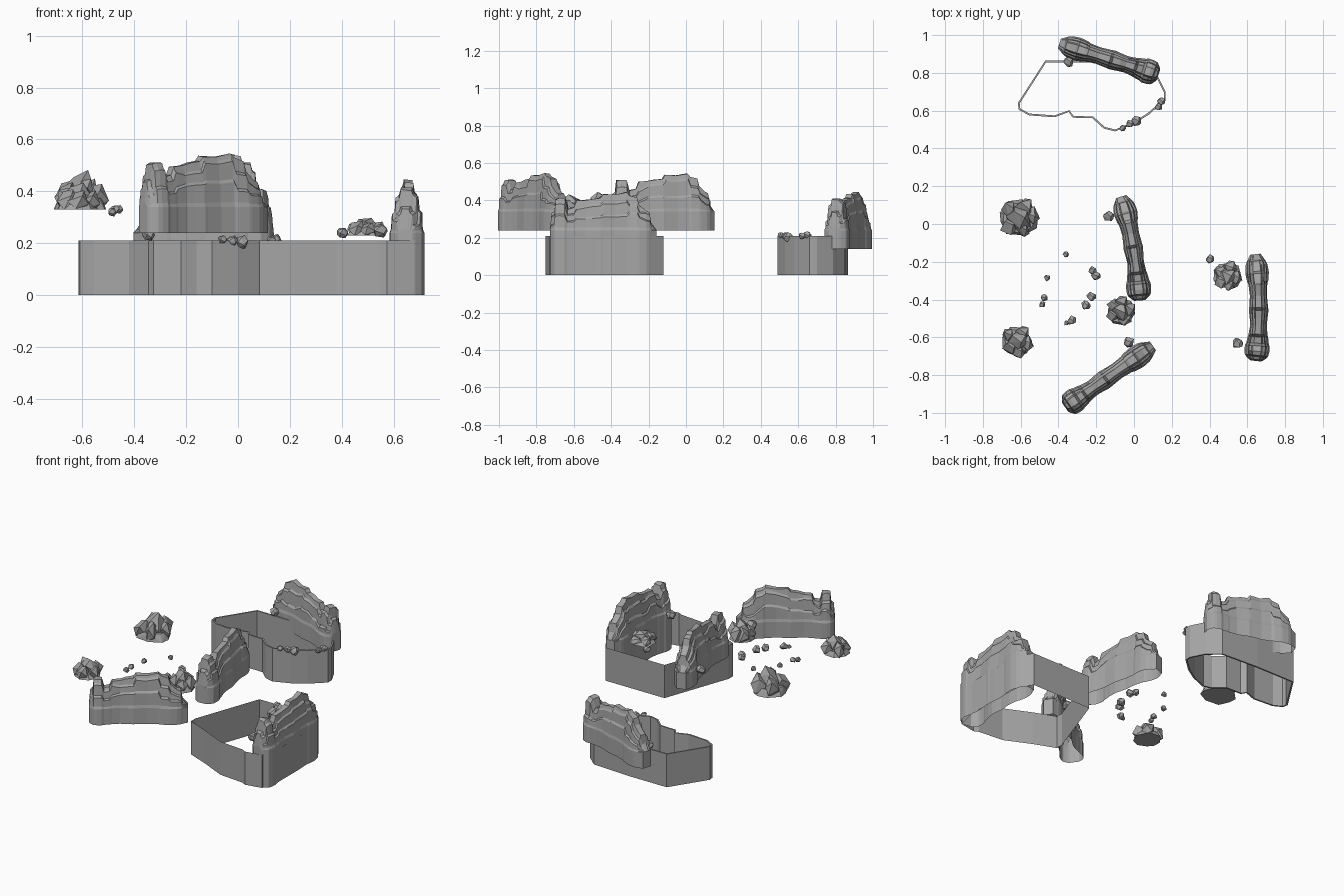
import bpy
import bmesh
import random
from math import sin, cos, pi
from mathutils import Vector

if "Cube" in bpy.data.objects:
    bpy.data.objects.remove(bpy.data.objects["Cube"], do_unlink=True)

stone = bpy.data.materials.new("grey stone")
stone.use_nodes = True
GREY = (0.38, 0.38, 0.38, 1)
stone.diffuse_color = GREY
stone.node_tree.nodes["Principled BSDF"].inputs["Base Color"].default_value = GREY


def finish(bm, name):
    bmesh.ops.recalc_face_normals(bm, faces=bm.faces)
    mesh = bpy.data.meshes.new(name)
    bm.to_mesh(mesh)
    bm.free()
    mesh.materials.append(stone)
    obj = bpy.data.objects.new(name, mesh)
    bpy.context.collection.objects.link(obj)
    return obj


# Ridge stations: distance along, crest height, half width
STATIONS = [
    (0, .115, .028), (.008, .195, .04), (.025, .205, .058), (.032, .265, .062),
    (.055, .272, .066), (.085, .268, .066), (.1, .215, .06), (.135, .22, .054),
    (.15, .258, .05), (.2, .262, .044), (.235, .27, .047), (.28, .275, .052),
    (.295, .295, .05), (.36, .292, .045), (.42, .305, .05), (.435, .288, .056),
    (.475, .278, .062), (.487, .235, .062), (.52, .205, .058), (.54, .195, .05),
    (.548, .14, .044), (.575, .105, .028)]
LENGTH = STATIONS[-1][0]


def ridge(name, start, middle, end, z, foot, seed):
    """Cliff wall lofted along a bent path: plain skirt, then blocky ledges."""
    rng = random.Random(seed)
    a, m, b = (Vector(p) for p in (start, middle, end))
    control = 2 * m - (a + b) / 2
    bm = bmesh.new()
    rows = []
    steps = {}
    for n, (dist, crest, width) in enumerate(STATIONS):
        t = dist / LENGTH
        point = a * (1 - t) ** 2 + control * (2 * t * (1 - t)) + b * t * t
        tangent = ((control - a) * (1 - t) + (b - control) * t).normalized()
        side = Vector((-tangent.y, tangent.x))
        rise = crest - .1
        halves = []
        for s in (1, -1):
            # neighbouring stations share ledge levels, so ledges break in blocks
            if n % 3 == (s > 0) or s not in steps:
                steps[s] = rng.uniform(.25, .5), rng.uniform(.66, .86), rng.uniform(.92, 1.08)
            low, high, push = steps[s]
            profile = [(1, foot - z), (1, .1), (.91, .1 + .09 * rise),
                       (.86 * push, .1 + low * rise), (.7 * push, .1 + (low + .06) * rise),
                       (.63 * push, .1 + high * rise), (.45, .1 + (high + .06) * rise),
                       (.33, crest + rng.uniform(-.004, .003))]
            half = []
            for f, h in profile:
                p = point + side * (s * width * f)
                half.append(bm.verts.new((p.x, p.y, z + h)))
            halves.append(half)
        rows.append(halves[0] + halves[1][::-1])
    for r, q in zip(rows, rows[1:]):
        for i in range(len(r) - 1):
            bm.faces.new((r[i], r[i + 1], q[i + 1], q[i]))
    bm.faces.new(rows[0])
    bm.faces.new(rows[-1])
    finish(bm, name)


ridge("back_ridge", (.13, .79), (-.12, .87), (-.395, .955), .14, .14, 1)
ridge("middle_ridge", (.03, -.405), (-.005, -.12), (-.068, .145), .24, .24, 2)
ridge("front_ridge", (-.365, -.97), (-.15, -.82), (.1, -.645), .24, .24, 3)
ridge("left_ridge", (.645, -.725), (.66, -.45), (.642, -.16), .14, 0, 4)


def retaining_wall(name, outline, thickness, height=.21):
    """Open-topped, open-bottomed plateau wall."""
    bm = bmesh.new()
    lower = [bm.verts.new((x, y, 0)) for x, y in outline]
    upper = [bm.verts.new((x, y, height)) for x, y in outline]
    for i in range(len(outline)):
        j = (i + 1) % len(outline)
        bm.faces.new((lower[i], lower[j], upper[j], upper[i]))
    obj = finish(bm, name)
    if thickness:
        mod = obj.modifiers.new("thickness", "SOLIDIFY")
        mod.thickness = thickness


retaining_wall("back_plateau_wall", [
    (-.47, .865), (-.615, .64), (-.61, .605), (-.555, .575), (-.42, .565),
    (-.345, .593), (-.325, .563), (-.22, .56), (-.16, .505), (-.1, .49),
    (0, .53), (.08, .58), (.168, .66), (.168, .7), (.125, .785),
    (.05, .85), (-.2, .865)], .01)
retaining_wall("left_plateau_wall", [
    (.65, -.12), (.235, -.12), (.083, -.545), (.083, -.59), (.22, -.645),
    (.38, -.72), (.545, -.735), (.575, -.75), (.68, -.73), (.71, -.6),
    (.71, -.4), (.7, -.2)], 0)


def add_boulder(bm, centre, size, rng, count, floor=-1):
    """Angular chunk: hull of scattered points on a squashed ball."""
    verts = []
    for i in range(count):
        up = 1 - 2 * (i + .5) / count
        turn = i * 2.4 + rng.uniform(-.35, .35)
        flat = (1 - up * up) ** .5
        grow = rng.uniform(.9, 1.15)
        verts.append(bm.verts.new((
            centre[0] + size[0] * flat * cos(turn) * grow,
            centre[1] + size[1] * flat * sin(turn) * grow,
            max(centre[2] + size[2] * up * grow, floor))))
    hull = bmesh.ops.convex_hull(bm, input=verts)
    loose = {v for v in hull["geom_interior"] if isinstance(v, bmesh.types.BMVert)}
    bmesh.ops.delete(bm, geom=list(loose), context="VERTS")


def rock_pile(name, x, y, z, radius, height, seed):
    """Big blocks leaning on a taller core, over a flat many-sided footing."""
    rng = random.Random(seed)
    bm = bmesh.new()
    footing = []
    for i in range(9):
        angle = i * 2 * pi / 9 + rng.uniform(-.2, .2)
        for f, h in ((rng.uniform(.8, .95), 0), (.72, height * .3)):
            footing.append(bm.verts.new((x + radius * f * cos(angle),
                                         y + radius * f * sin(angle), z + h)))
    bmesh.ops.convex_hull(bm, input=footing)
    add_boulder(bm, (x, y, z + height * .45), (radius * .6, radius * .6, height * .6),
                rng, 10, z)
    for i in range(5):
        angle = i * 2 * pi / 5 + rng.uniform(-.3, .3)
        reach = radius * rng.uniform(.5, .6)
        s = radius * rng.uniform(.4, .52)
        add_boulder(bm, (x + reach * cos(angle), y + reach * sin(angle), z + height * .32),
                    (s, s, height * rng.uniform(.35, .62)), rng, 9, z)
    finish(bm, name)


rock_pile("rock_pile_right_back", -.61, .03, .33, .115, .15, 11)
rock_pile("rock_pile_right_front", -.62, -.62, .33, .09, .1, 12)
rock_pile("rock_pile_middle", -.07, -.465, .33, .085, .11, 13)
rock_pile("rock_pile_left", .495, -.275, .23, .085, .07, 14)

# Loose stones: x, y, z, radius
STONES = [
    (-.36, -.16, .33, .018), (-.46, -.285, .33, .018), (-.475, -.39, .33, .019),
    (-.485, -.425, .32, .018), (-.22, -.245, .33, .022), (-.2, -.275, .33, .026),
    (-.225, -.385, .33, .026), (-.255, -.43, .33, .026), (-.33, -.51, .33, .024),
    (-.357, -.525, .33, .014), (-.135, .04, .34, .03), (-.025, -.625, .34, .03),
    (.55, -.63, .25, .03), (.405, -.185, .24, .024), (-.345, .86, .235, .03),
    (-.06, .508, .215, .018), (-.02, .53, .21, .022), (.015, .545, .205, .029),
    (.145, .65, .215, .023), (.13, .62, .21, .02)]
rng = random.Random(21)
for n, (x, y, z, r) in enumerate(STONES):
    bm = bmesh.new()
    add_boulder(bm, (x, y, z), (r, r, r * .9), rng, 14)
    finish(bm, f"loose_stone_{n + 1}")
